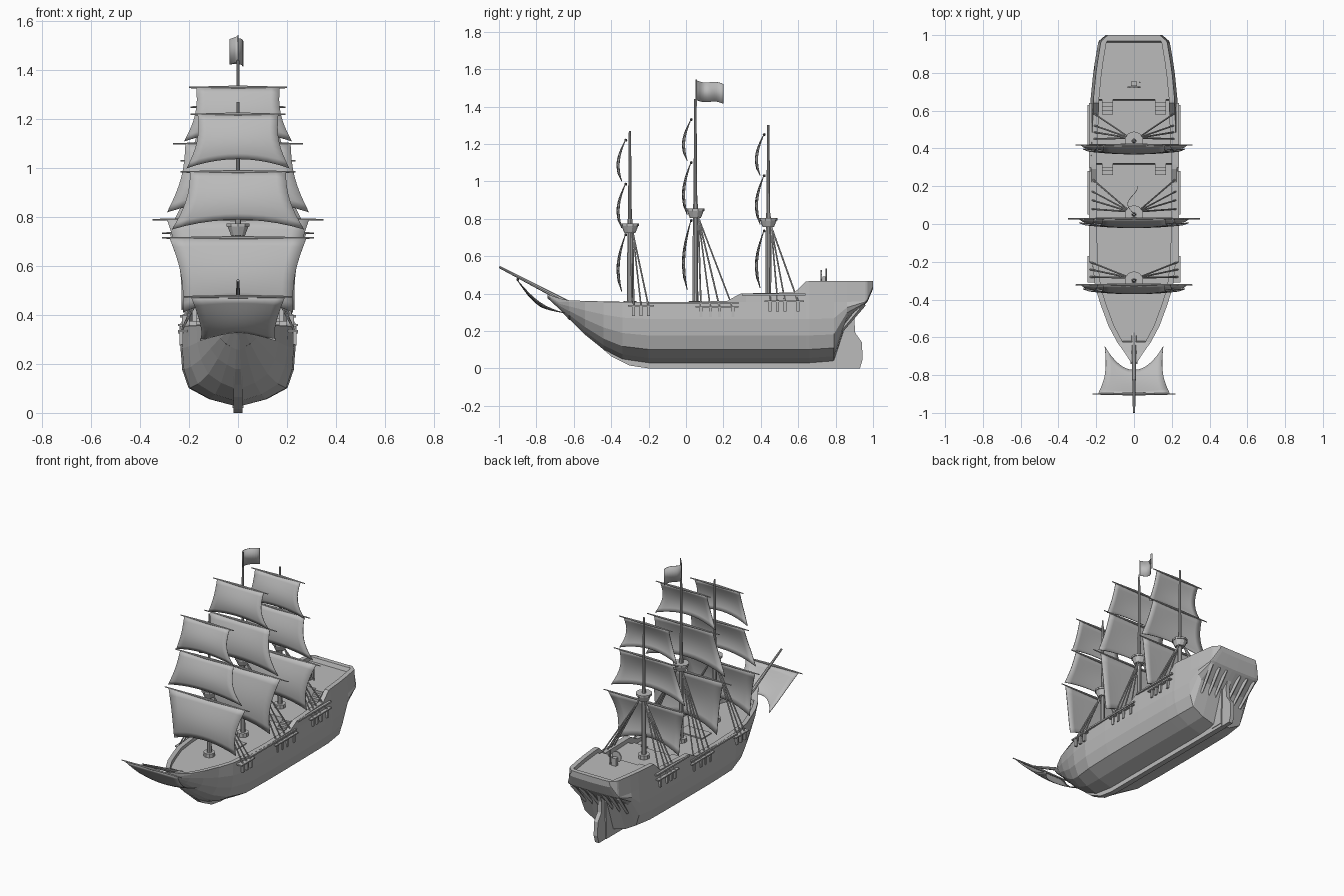
import bpy, bmesh
from math import sin, pi
from mathutils import Vector

if "Cube" in bpy.data.objects:
    bpy.data.objects.remove(bpy.data.objects["Cube"], do_unlink=True)

grey = bpy.data.materials.new("plain_grey")
grey.use_nodes = True
grey.diffuse_color = (0.5, 0.5, 0.5, 1)
grey.node_tree.nodes["Principled BSDF"].inputs["Base Color"].default_value = (0.5, 0.5, 0.5, 1)


def finish(name, bm, smooth=False, thickness=0):
    bmesh.ops.recalc_face_normals(bm, faces=bm.faces)
    mesh = bpy.data.meshes.new(name)
    bm.to_mesh(mesh)
    bm.free()
    mesh.materials.append(grey)
    ob = bpy.data.objects.new(name, mesh)
    bpy.context.collection.objects.link(ob)
    if thickness:
        mod = ob.modifiers.new("thickness", "SOLIDIFY")
        mod.thickness, mod.offset = thickness, 0
    if smooth:
        bpy.ops.object.select_all(action="DESELECT")
        ob.select_set(True)
        bpy.context.view_layer.objects.active = ob
        bpy.ops.object.shade_smooth_by_angle()
    return ob


def add_rod(bm, a, b, r1, r2=None, sides=6):
    a, b = Vector(a), Vector(b)
    axis = b - a
    made = bmesh.ops.create_cone(bm, cap_ends=True, segments=sides, radius1=r1,
                                 radius2=r1 if r2 is None else r2, depth=axis.length)
    turn = Vector((0, 0, 1)).rotation_difference(axis)
    for v in made["verts"]:
        v.co = turn @ v.co + (a + b) / 2


def add_box(bm, lo, hi):
    lo, hi = Vector(lo), Vector(hi)
    for v in bmesh.ops.create_cube(bm, size=1)["verts"]:
        v.co = (lo + hi) / 2 + v.co * (hi - lo)


def plate(name, outline, half):
    # Prism from a side outline (y, z), thickened across x
    bm = bmesh.new()
    face = bm.faces.new([bm.verts.new((-half, y, z)) for y, z in outline])
    made = bmesh.ops.extrude_face_region(bm, geom=[face])
    for v in made["geom"]:
        if isinstance(v, bmesh.types.BMVert):
            v.co.x = half
    bmesh.ops.triangulate(bm, faces=[f for f in bm.faces if len(f.verts) > 4])
    return finish(name, bm)


# Hull: stations of y, half width, bottom, rail top, deck, bow blend
FULL = ((0.08, 0), (0.5, 0.08), (0.86, 0.22), (0.97, 0.45), (1, 0.72), (0.97, 1))
SHARP = ((0.08, 0), (0.3, 0.1), (0.55, 0.24), (0.8, 0.48), (0.94, 0.75), (1, 1))
STATIONS = (
    (-0.74, 0.012, 0.375, 0.395, 0.395, 1), (-0.68, 0.05, 0.32, 0.375, 0.375, 1),
    (-0.625, 0.09, 0.26, 0.362, 0.362, 1), (-0.62, 0.092, 0.26, 0.362, 0.335, 1),
    (-0.54, 0.135, 0.18, 0.36, 0.335, 0.8), (-0.44, 0.172, 0.10, 0.357, 0.335, 0.5),
    (-0.34, 0.205, 0.05, 0.355, 0.335, 0.2), (-0.2, 0.228, 0.03, 0.355, 0.335, 0),
    (0, 0.235, 0.03, 0.355, 0.335, 0), (0.22, 0.235, 0.03, 0.36, 0.335, 0),
    (0.29, 0.235, 0.03, 0.398, 0.335, 0), (0.315, 0.235, 0.03, 0.4, 0.335, 0),
    (0.32, 0.235, 0.03, 0.4, 0.375, 0), (0.58, 0.232, 0.03, 0.405, 0.375, 0),
    (0.64, 0.23, 0.03, 0.463, 0.375, 0), (0.655, 0.23, 0.03, 0.465, 0.375, 0),
    (0.66, 0.23, 0.03, 0.465, 0.44, 0), (0.79, 0.217, 0.04, 0.465, 0.44, 0),
    (0.86, 0.207, 0.25, 0.465, 0.44, 0), (0.96, 0.19, 0.345, 0.465, 0.44, 0),
    (0.97, 0.185, 0.355, 0.465, 0.465, 0), (1.0, 0.15, 0.425, 0.465, 0.465, 0))
bm = bmesh.new()
rings = []
for y, w, low, top, deck, bow in STATIONS:
    sheer = max(0.355, low + 0.015)
    half = [(w * (f[0] + (s[0] - f[0]) * bow), low + (sheer - low) * (f[1] + (s[1] - f[1]) * bow))
            for f, s in zip(FULL, SHARP)]
    edge = w * (0.97 if bow == 0 else 1) - (0.008 if top > 0.4 else 0)
    inner = max(edge - 0.03, 0.004)
    half += [(edge, top + 0.001), (inner, top + 0.001), (inner, deck)]
    ring = [(x, z) for x, z in half] + [(-x, z) for x, z in reversed(half)]
    rings.append([bm.verts.new((x, y, z)) for x, z in ring])
for a, b in zip(rings, rings[1:]):
    for i in range(len(a)):
        j = (i + 1) % len(a)
        bm.faces.new((a[i], a[j], b[j], b[i]))
bm.faces.new(rings[0])
bm.faces.new(rings[-1])
finish("hull", bm)

# Keel, stem, sternpost and rudder
plate("keel", [(-0.74, 0.385), (-0.62, 0.265), (-0.5, 0.15), (-0.4, 0.065), (-0.3, 0.015),
               (-0.2, 0), (0.86, 0), (0.86, 0.04), (-0.2, 0.045), (-0.3, 0.06),
               (-0.42, 0.13), (-0.56, 0.26), (-0.66, 0.36)], 0.018)
plate("sternpost", [(0.77, 0.02), (0.86, 0.02), (0.87, 0.3), (0.77, 0.3)], 0.022)
plate("rudder", [(0.85, 0), (0.93, 0), (0.945, 0.05), (0.94, 0.14), (0.905, 0.19),
                 (0.9, 0.26), (0.93, 0.34), (0.85, 0.34)], 0.014)

# Brackets under the stern overhang
bm = bmesh.new()
for x in (-0.17, -0.11, -0.055, 0.055, 0.11, 0.17):
    add_rod(bm, (x * 0.9, 0.83, 0.2), (x, 0.95, 0.345), 0.01, 0.014, 4)
finish("stern_brackets", bm)

# Rubbing strakes and rail caps along the sides
bm = bmesh.new()
for s in (-1, 1):
    for z, y0, y1 in ((0.345, -0.2, 0.28), (0.39, 0.3, 0.64)):
        add_box(bm, (s * 0.222, y0, z), (s * 0.237, y1, z + 0.01))
finish("side_rails", bm)

# Deck stairs and main hatch
bm = bmesh.new()
for y, low, high in ((0.32, 0.33, 0.375), (0.66, 0.37, 0.44)):
    for s in (-1, 1):
        for i in range(4):
            add_box(bm, (s * 0.11, y - 0.02 * (i + 1), low),
                    (s * 0.17, y - 0.02 * i, high - (high - low) * i / 4))
add_box(bm, (-0.09, -0.14, 0.33), (0.09, -0.04, 0.342))
finish("stairs_and_hatch", bm)

# Steering wheel on its stand
bm = bmesh.new()
add_box(bm, (-0.015, 0.73, 0.435), (0.015, 0.755, 0.49))
add_rod(bm, (0, 0.72, 0.49), (0, 0.728, 0.49), 0.035, sides=10)
add_rod(bm, (0.03, 0.75, 0.435), (0.03, 0.75, 0.535), 0.004)
finish("ship_wheel", bm)


def sail(name, top, bottom, half_top, half_low, belly, arch, cols=10, rows=8):
    # Billowing cloth between two (y, z) heights, hollowed at sides and foot
    bm = bmesh.new()
    top, bottom, belly = Vector((0, *top)), Vector((0, *bottom)), Vector((0, *belly))
    grid = []
    for r in range(rows + 1):
        row = []
        for c in range(cols + 1):
            u = 2 * c / cols - 1
            t = r / rows
            v = t * (1 - arch * (1 - u * u))
            p = top.lerp(bottom, v) + belly * sin(pi * v * 0.85) * (1 - 0.3 * u * u)
            p.x = u * (half_top + (half_low - half_top) * t - 0.02 * sin(pi * t))
            row.append(bm.verts.new(p))
        grid.append(row)
    for a, b in zip(grid, grid[1:]):
        for i in range(cols):
            bm.faces.new((a[i], a[i + 1], b[i + 1], b[i]))
    finish(name, bm, True, 0.004)


def yard(name, y, z, half):
    bm = bmesh.new()
    for s in (-1, 1):
        add_rod(bm, (0, y, z), (s * half, y, z), 0.008, 0.003, 8)
    finish(name, bm, True)


# Masts: y, top height, fighting top, deck, sails (head, foot, widths, yard), shroud feet
MASTS = {
    "fore": (-0.3, 1.27, 0.74, 0.335, ((0.715, 0.41, 0.28, 0.225, 0.31), (0.985, 0.75, 0.195, 0.27, 0.235),
             (1.22, 1.0, 0.165, 0.21, 0.195)), (-0.28, -0.24, -0.2), 0.33),
    "main": (0.05, 1.44, 0.82, 0.335, ((0.79, 0.42, 0.29, 0.23, 0.35), (1.1, 0.82, 0.215, 0.29, 0.265),
             (1.33, 1.11, 0.17, 0.22, 0.2)), (0.08, 0.13, 0.18, 0.25), 0.325),
    "mizzen": (0.44, 1.3, 0.77, 0.375, ((0.735, 0.43, 0.28, 0.225, 0.31), (1.03, 0.77, 0.195, 0.27, 0.235),
               (1.25, 1.03, 0.165, 0.21, 0.195)), (0.45, 0.49, 0.53, 0.6), 0.355),
}
for name, (y, peak, nest, deck, sails, feet, foot_z) in MASTS.items():
    bm = bmesh.new()
    add_rod(bm, (0, y, deck - 0.02), (0, y, nest + 0.06), 0.016, 0.013, 10)
    add_rod(bm, (0, y, nest), (0, y, peak), 0.011, 0.006, 10)
    add_rod(bm, (0, y, deck), (0, y, deck + 0.025), 0.035, 0.035, 10)
    finish(name + "_mast", bm, True)
    bm = bmesh.new()
    add_rod(bm, (0, y, nest - 0.015), (0, y, nest + 0.022), 0.03, 0.045, 10)
    add_rod(bm, (0, y, nest + 0.022), (0, y, nest + 0.034), 0.05, 0.05, 10)
    finish(name + "_crows_nest", bm)
    for level, (head, foot, wide, low, spar) in zip(("lower", "middle", "upper"), sails):
        yard(f"{name}_{level}_yard", y - 0.022, head, spar)
        sail(f"{name}_{level}_sail", (y - 0.024, head), (y - 0.03, foot), wide, low,
             (-0.042, 0), 0.17)
    # Shrouds, the ledge they land on and their chain plates
    bm = bmesh.new()
    for s in (-1, 1):
        add_box(bm, (s * 0.2, feet[0] - 0.03, foot_z), (s * 0.245, feet[-1] + 0.03, foot_z + 0.008))
        for f in feet:
            add_rod(bm, (s * 0.02, y + 0.015, nest - 0.01), (s * 0.235, f, foot_z), 0.0045)
            add_box(bm, (s * 0.225, f - 0.008, foot_z - 0.05), (s * 0.24, f + 0.008, foot_z))
    finish(name + "_shrouds", bm)

# Bowsprit with its slung sail
bm = bmesh.new()
add_rod(bm, (0, -0.58, 0.325), (0, -0.998, 0.542), 0.014, 0.006, 8)
finish("bowsprit", bm, True)
yard("bowsprit_yard", -0.9, 0.475, 0.22)
sail("bowsprit_sail", (-0.9, 0.47), (-0.64, 0.312), 0.19, 0.155, (-0.025, -0.05), 0.42)

# Flagpole and waving flag
bm = bmesh.new()
add_rod(bm, (0, 0.055, 1.4), (0, 0.055, 1.545), 0.003)
finish("flagpole", bm)
bm = bmesh.new()
columns = []
for i in range(13):
    t = i / 12
    x, y, drop = -0.03 * sin(pi * 1.5 * t), 0.055 + 0.145 * t, 0.02 * t + 0.006 * sin(2 * pi * t)
    columns.append([bm.verts.new((x - 0.01 * t, y, z - drop)) for z in (1.435, 1.54)])
for a, b in zip(columns, columns[1:]):
    bm.faces.new((a[0], b[0], b[1], a[1]))
finish("flag", bm, True, 0.003)
